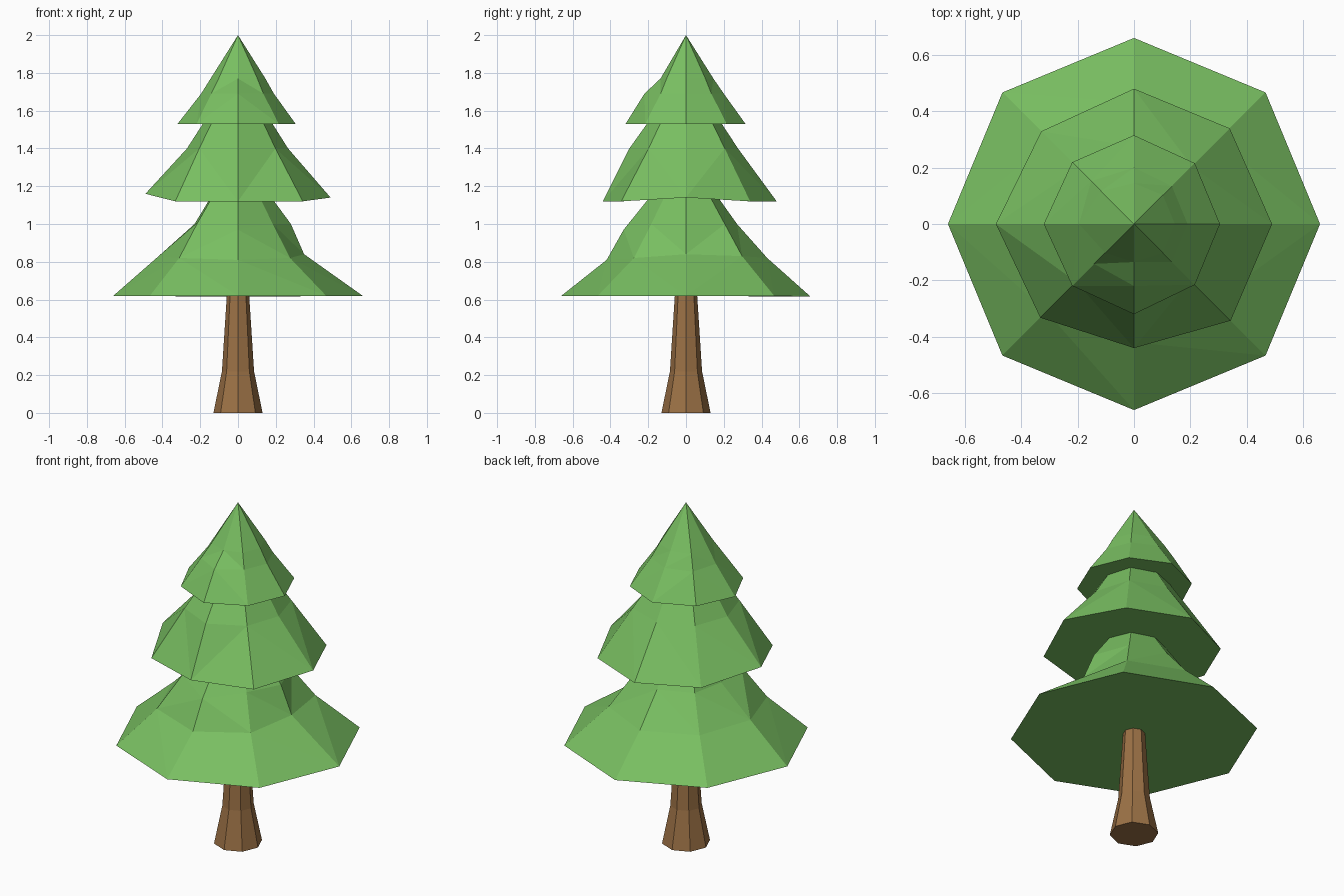
import bpy, bmesh, math

if "Cube" in bpy.data.objects:
    bpy.data.objects.remove(bpy.data.objects["Cube"])

SIDES = 8


def material(name, color):
    m = bpy.data.materials.new(name)
    m.diffuse_color = (*color, 1)
    m.use_nodes = True
    m.node_tree.nodes["Principled BSDF"].inputs["Base Color"].default_value = m.diffuse_color
    return m


def as_list(v):
    return v if isinstance(v, list) else [v] * SIDES


def lofted(name, rings, mat, apex=None):
    """Stack of eight-sided rings (radius, height), capped or closed to an apex."""
    bm = bmesh.new()
    loops = []
    for radii, heights in rings:
        loop = []
        for i, (r, z) in enumerate(zip(as_list(radii), as_list(heights))):
            a = i * math.tau / SIDES
            loop.append(bm.verts.new((r * math.cos(a), r * math.sin(a), z)))
        loops.append(loop)
    bm.faces.new(loops[0][::-1])
    for lo, hi in zip(loops, loops[1:]):
        for i in range(SIDES):
            j = (i + 1) % SIDES
            bm.faces.new((lo[i], lo[j], hi[j], hi[i]))
    if apex is None:
        bm.faces.new(loops[-1])
    else:
        tip = bm.verts.new((0, 0, apex))
        for i in range(SIDES):
            bm.faces.new((loops[-1][i], loops[-1][(i + 1) % SIDES], tip))
    bmesh.ops.triangulate(bm, faces=[f for f in bm.faces if len(f.verts) == 4])
    me = bpy.data.meshes.new(name)
    bm.to_mesh(me)
    bm.free()
    me.materials.append(mat)
    ob = bpy.data.objects.new(name, me)
    bpy.context.collection.objects.link(ob)
    return ob


green = material("needles", (0.19, 0.52, 0.12))
brown = material("bark", (0.33, 0.165, 0.06))

# Flared trunk
lofted("trunk", [(0.13, 0), (0.085, 0.22), (0.058, 0.64)], brown)

# Wide bottom tier with uneven folds (values run anticlockwise from +x)
lofted("lower_branches", [
    (0.66, [0.62, 0.62, 0.615, 0.62, 0.62, 0.62, 0.62, 0.62]),
    ([0.35, 0.42, 0.43, 0.42, 0.42, 0.44, 0.42, 0.39],
     [0.84, 0.83, 0.82, 0.82, 0.83, 0.82, 0.81, 0.82]),
    ([0.28, 0.29, 0.27, 0.27, 0.23, 0.30, 0.33, 0.26],
     [1.00, 1.00, 1.00, 1.00, 1.00, 1.01, 0.97, 1.00]),
], green, apex=1.38)

# Middle tier
lofted("middle_branches", [
    ([0.49, 0.48, 0.48, 0.465, 0.49, 0.47, 0.44, 0.485],
     [1.14, 1.12, 1.12, 1.12, 1.16, 1.12, 1.12, 1.12]),
    ([0.265, 0.29, 0.275, 0.28, 0.27, 0.29, 0.30, 0.28], 1.40),
], green, apex=1.82)

# Pointed top tier
lofted("top_branches", [
    ([0.305, 0.305, 0.315, 0.31, 0.32, 0.31, 0.32, 0.305], 1.53),
    ([0.19, 0.19, 0.20, 0.215, 0.195, 0.20, 0.22, 0.19], 1.69),
    ([0.145, 0.145, 0.145, 0.165, 0.145, 0.145, 0.135, 0.145], 1.77),
], green, apex=2.0)
